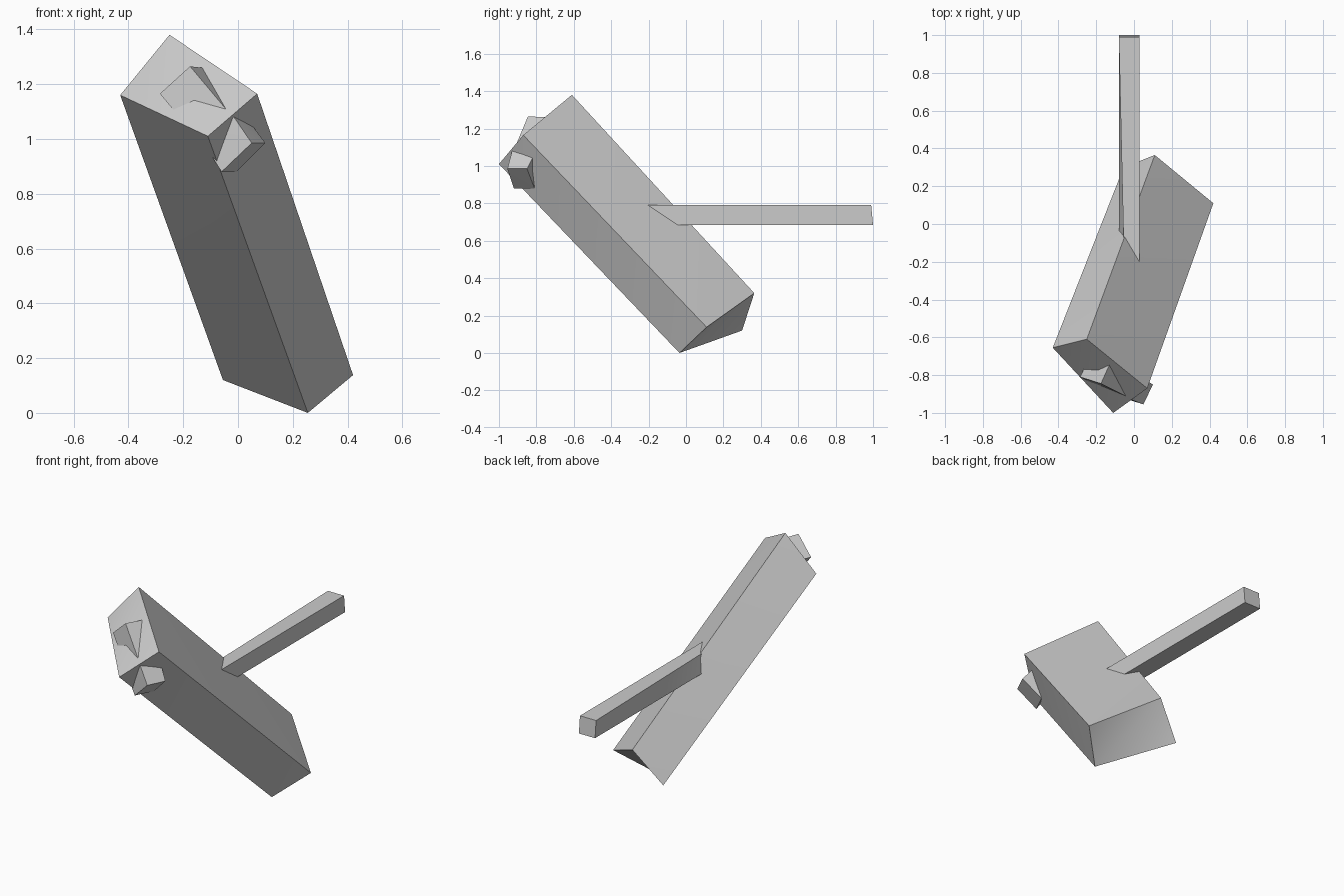
import bpy

old = bpy.data.objects.get("Cube")
if old:
    bpy.data.objects.remove(old, do_unlink=True)

grey = bpy.data.materials.new("plain grey")
grey.use_nodes = True
COLOUR = (0.6, 0.6, 0.6, 1.0)
grey.diffuse_color = COLOUR
grey.node_tree.nodes["Principled BSDF"].inputs["Base Color"].default_value = COLOUR


def prism(name, near, far):
    """Skewed block joining two four-cornered ends; every face splits from a fixed corner."""
    faces = [(1, 2, 3), (1, 3, 0), (5, 7, 6), (5, 4, 7)]
    for i in range(4):
        j = (i + 1) % 4
        faces += [(i, j, j + 4), (i, j + 4, i + 4)]
    mesh = bpy.data.meshes.new(name)
    mesh.from_pydata(near + far, [], faces)
    mesh.materials.append(grey)
    obj = bpy.data.objects.new(name, mesh)
    bpy.context.collection.objects.link(obj)
    # Outward normals, soft only across the slight creases
    bpy.ops.object.select_all(action="DESELECT")
    obj.select_set(True)
    bpy.context.view_layer.objects.active = obj
    bpy.ops.object.mode_set(mode="EDIT")
    bpy.ops.mesh.select_all(action="SELECT")
    bpy.ops.mesh.normals_make_consistent(inside=False)
    bpy.ops.object.mode_set(mode="OBJECT")
    bpy.ops.object.shade_smooth_by_angle(angle=0.5)
    return obj


def shifted(points, offset):
    return [tuple(p + d for p, d in zip(point, offset)) for point in points]


# Leaning body
prism("body",
      [(-0.43, -0.655, 1.16), (-0.25, -0.61, 1.38), (0.07, -0.87, 1.165), (-0.11, -1.0, 1.01)],
      [(-0.055, 0.30, 0.12), (0.11, 0.365, 0.32), (0.42, 0.11, 0.138), (0.255, -0.035, 0.0)])

# Level rod out of the back
prism("back_rod",
      [(-0.08, -0.32, 0.685), (0.03, -0.32, 0.685), (0.03, -0.32, 0.79), (-0.05, -0.32, 0.79)],
      [(-0.08, 1.0, 0.685), (0.03, 1.0, 0.685), (0.03, 0.99, 0.79), (-0.08, 0.99, 0.79)])

# Small block on the front corner
prism("corner_block",
      [(-0.015, -0.93, 1.08), (0.05, -0.955, 0.985), (-0.06, -0.92, 0.88), (-0.12, -0.90, 0.975)],
      [(0.055, -0.82, 1.045), (0.10, -0.85, 0.985), (-0.005, -0.81, 0.88), (-0.05, -0.79, 0.95)])

# Small block sunk into the upper end
end_face = [(-0.175, -0.845, 1.265), (-0.13, -0.745, 1.26),
            (-0.24, -0.71, 1.16), (-0.285, -0.81, 1.165)]
prism("end_block", end_face, shifted(end_face, (0.13, -0.065, -0.155)))
